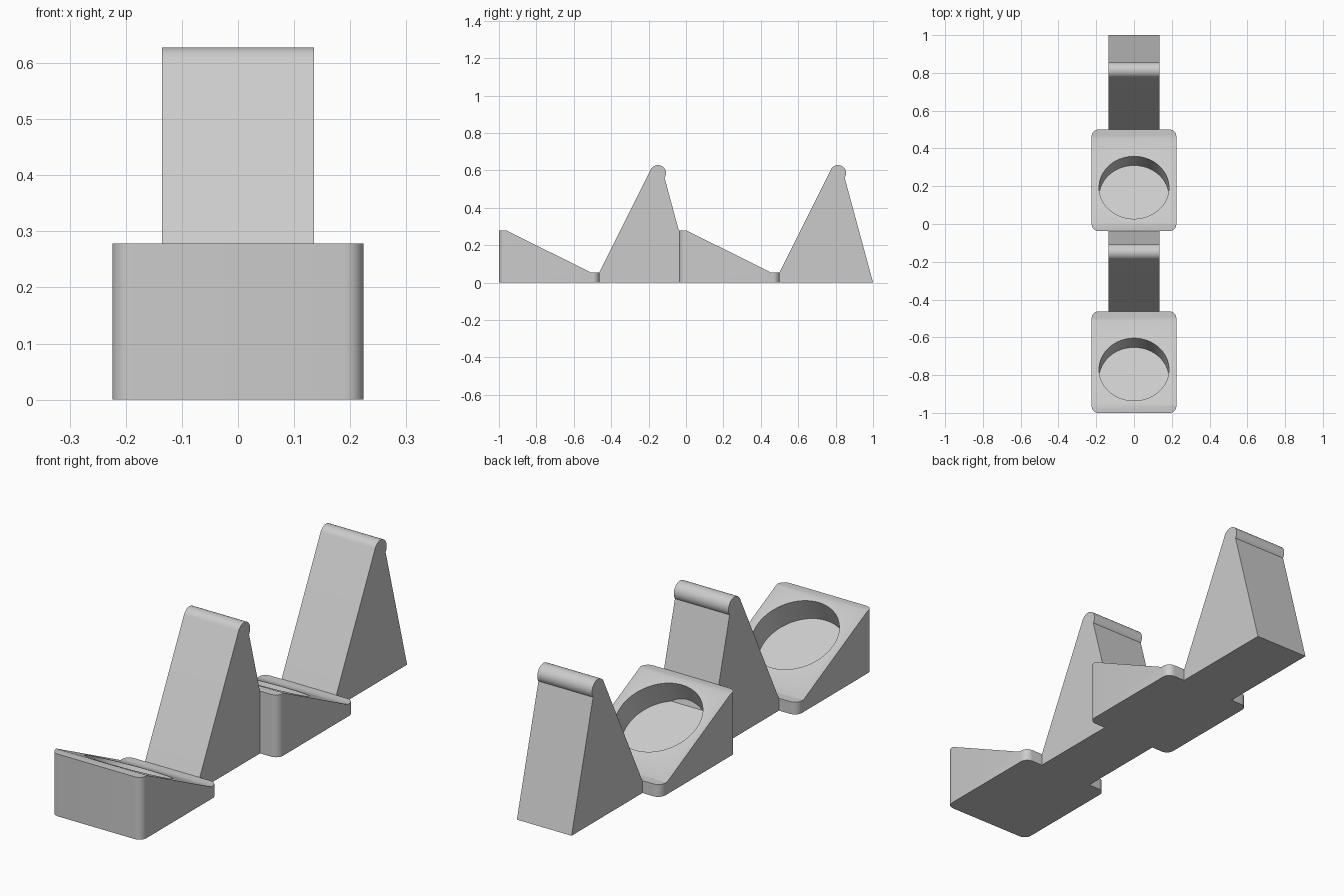
import bpy, bmesh, math
from mathutils import Vector, Matrix

cube = bpy.data.objects.get("Cube")
if cube:
    bpy.data.objects.remove(cube, do_unlink=True)

GREY = (0.6, 0.6, 0.6, 1.0)
mat = bpy.data.materials.new("plain_grey")
mat.use_nodes = True
mat.diffuse_color = GREY
mat.node_tree.nodes["Principled BSDF"].inputs["Base Color"].default_value = GREY

PITCH = 0.963                        # spacing of the two repeated units
BLOCK_HALF, WEDGE_HALF = 0.224, 0.135
SLOPE = math.atan2(0.223, 0.45)


def finish(name, bm):
    bmesh.ops.recalc_face_normals(bm, faces=bm.faces)
    mesh = bpy.data.meshes.new(name)
    bm.to_mesh(mesh)
    bm.free()
    mesh.materials.append(mat)
    obj = bpy.data.objects.new(name, mesh)
    bpy.context.collection.objects.link(obj)
    return obj


def prism(profile, half):
    """Extrude a (y, z) profile across x."""
    bm = bmesh.new()
    face = bm.faces.new([bm.verts.new((-half, y, z)) for y, z in profile])
    out = bmesh.ops.extrude_face_region(bm, geom=[face])
    verts = [v for v in out["geom"] if isinstance(v, bmesh.types.BMVert)]
    bmesh.ops.translate(bm, verts=verts, vec=(2 * half, 0, 0))
    return bm


def activate(obj):
    bpy.ops.object.select_all(action="DESELECT")
    obj.select_set(True)
    bpy.context.view_layer.objects.active = obj


def smooth(obj):
    activate(obj)
    bpy.ops.object.shade_smooth_by_angle(angle=math.radians(30))


def sloped_block(name, y0):
    # Sloping body with rounded upright corners
    profile = [(0, 0), (0.537, 0), (0.537, 0.055), (0.49, 0.055), (0.04, 0.278), (0, 0.278)]
    bm = prism([(y0 + y, z) for y, z in profile], BLOCK_HALF)
    upright = [e for e in bm.edges
               if abs((e.verts[0].co - e.verts[1].co).normalized().z) > 0.99]
    bmesh.ops.bevel(bm, geom=upright, offset=0.035, segments=8, profile=0.5, affect="EDGES")
    block = finish(name, bm)

    # Round pocket sunk square to the slope
    depth, reach = 0.11, 0.3
    normal = Vector((0, math.sin(SLOPE), math.cos(SLOPE)))
    rim = Vector((0, y0 + 0.23, 0.278 - 0.19 * math.tan(SLOPE)))
    place = (Matrix.Translation(rim + normal * (reach - depth) / 2)
             @ Matrix.Rotation(-SLOPE, 4, "X"))
    bm = bmesh.new()
    bmesh.ops.create_cone(bm, cap_ends=True, segments=64, radius1=0.185, radius2=0.185,
                          depth=depth + reach, matrix=place)
    cutter = finish("pocket_cutter", bm)
    cutter.hide_render = True
    mod = block.modifiers.new("pocket", "BOOLEAN")
    mod.operation, mod.solver, mod.object = "DIFFERENCE", "EXACT", cutter
    activate(block)
    bpy.ops.object.modifier_apply(modifier=mod.name)
    bpy.data.objects.remove(cutter, do_unlink=True)
    smooth(block)


def back_rest(name, y0):
    # Upright wedge topped by a rounded lip that overhangs the back
    cy, cz, r = 1.85, 0.585, 0.043
    cy -= 0.037 - 0.963 + 0.963
    start, end = math.radians(-35), math.pi - math.atan(0.5)
    steps = 24
    arc = [start + (end - start) * i / steps for i in range(steps + 1)]
    lip = [(cy - 0.963 + r * math.cos(a), cz + r * math.sin(a)) for a in arc]
    profile = [(0.51, 0), (1.037, 0)] + lip
    smooth(finish(name, prism([(y0 + y, z) for y, z in profile], WEDGE_HALF)))


for label, y0 in (("front", -1.0), ("rear", -1.0 + PITCH)):
    sloped_block(label + "_block", y0)
    back_rest(label + "_back_rest", y0)
